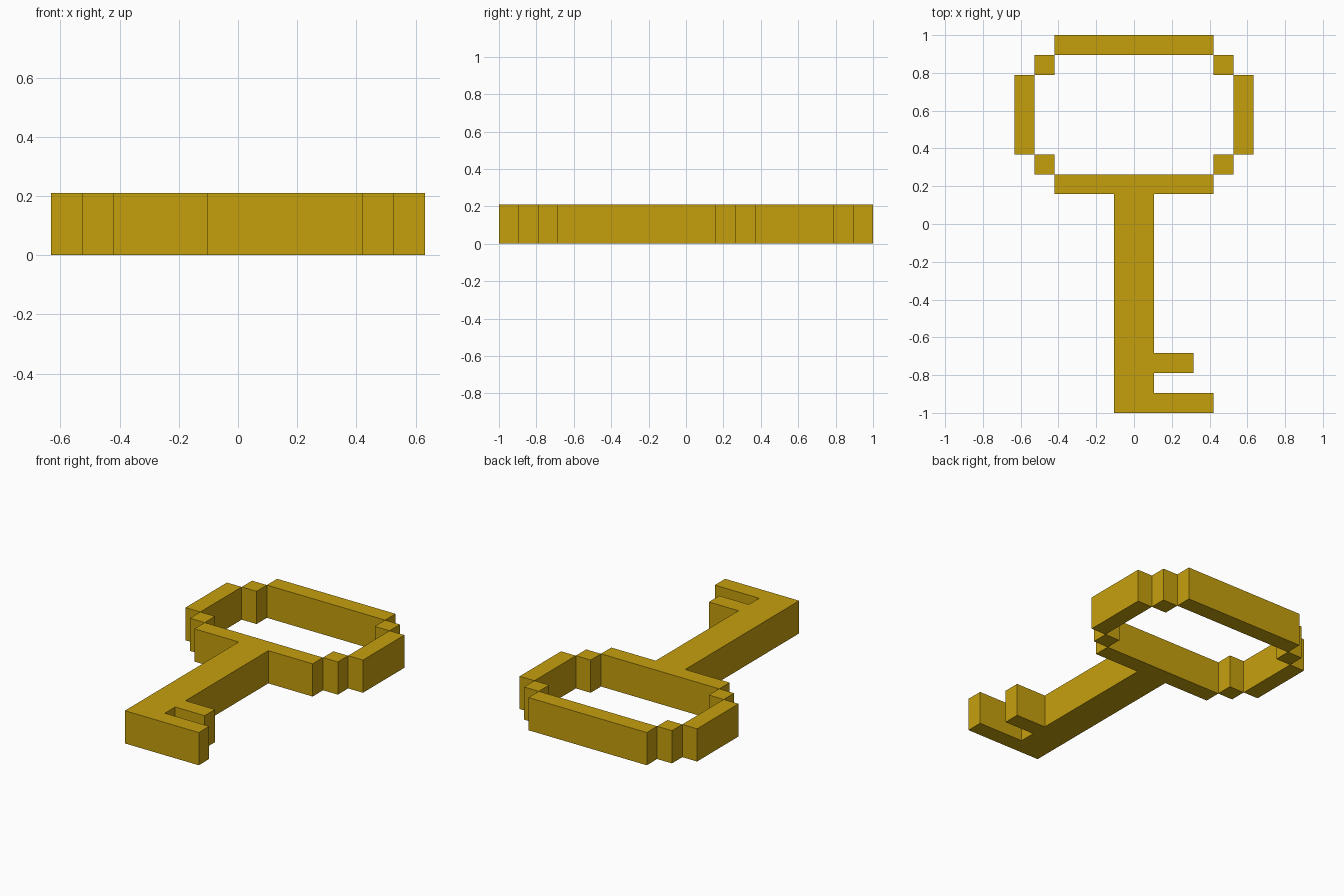
import bpy
import bmesh

cube = bpy.data.objects.get("Cube")
if cube:
    bpy.data.objects.remove(cube, do_unlink=True)

U = 2 / 19       # one grid cell: the key is 19 cells long
HEIGHT = 2 * U

gold = bpy.data.materials.new("gold")
gold.use_nodes = True
colour = (0.56, 0.35, 0.004, 1)
gold.diffuse_color = colour
gold.node_tree.nodes["Principled BSDF"].inputs["Base Color"].default_value = colour


def slab(name, outline):
    """Extrude a flat outline, given in grid cells, to the key's thickness."""
    bm = bmesh.new()
    base = bm.faces.new([bm.verts.new((x * U, y * U, 0)) for x, y in outline])
    top = bmesh.ops.extrude_face_region(bm, geom=[base], use_keep_orig=True)["geom"]
    bmesh.ops.translate(bm, vec=(0, 0, HEIGHT),
                        verts=[v for v in top if isinstance(v, bmesh.types.BMVert)])
    bmesh.ops.recalc_face_normals(bm, faces=bm.faces)
    mesh = bpy.data.meshes.new(name)
    bm.to_mesh(mesh)
    bm.free()
    mesh.materials.append(gold)
    obj = bpy.data.objects.new(name, mesh)
    bpy.context.collection.objects.link(obj)
    return obj


def block(name, x0, x1, y0, y1):
    return slab(name, [(x0, y0), (x1, y0), (x1, y1), (x0, y1)])


# Shaft with its two teeth and the near bar of the bow, in one piece
slab("shaft_and_teeth", [
    (-1, -9.5), (4, -9.5), (4, -8.5), (1, -8.5),       # long tooth
    (1, -7.5), (3, -7.5), (3, -6.5), (1, -6.5),        # short tooth
    (1, 1.5), (4, 1.5), (4, 2.5), (-4, 2.5), (-4, 1.5), (-1, 1.5),
])

# Far bar of the bow
block("bow_end_bar", -4, 4, 8.5, 9.5)

# Sides and stepped corners of the bow
for side, s in (("left", 1), ("right", -1)):
    block(f"bow_side_{side}", s * 5, s * 6, 3.5, 7.5)
    block(f"bow_near_corner_{side}", s * 4, s * 5, 2.5, 3.5)
    block(f"bow_far_corner_{side}", s * 4, s * 5, 7.5, 8.5)
